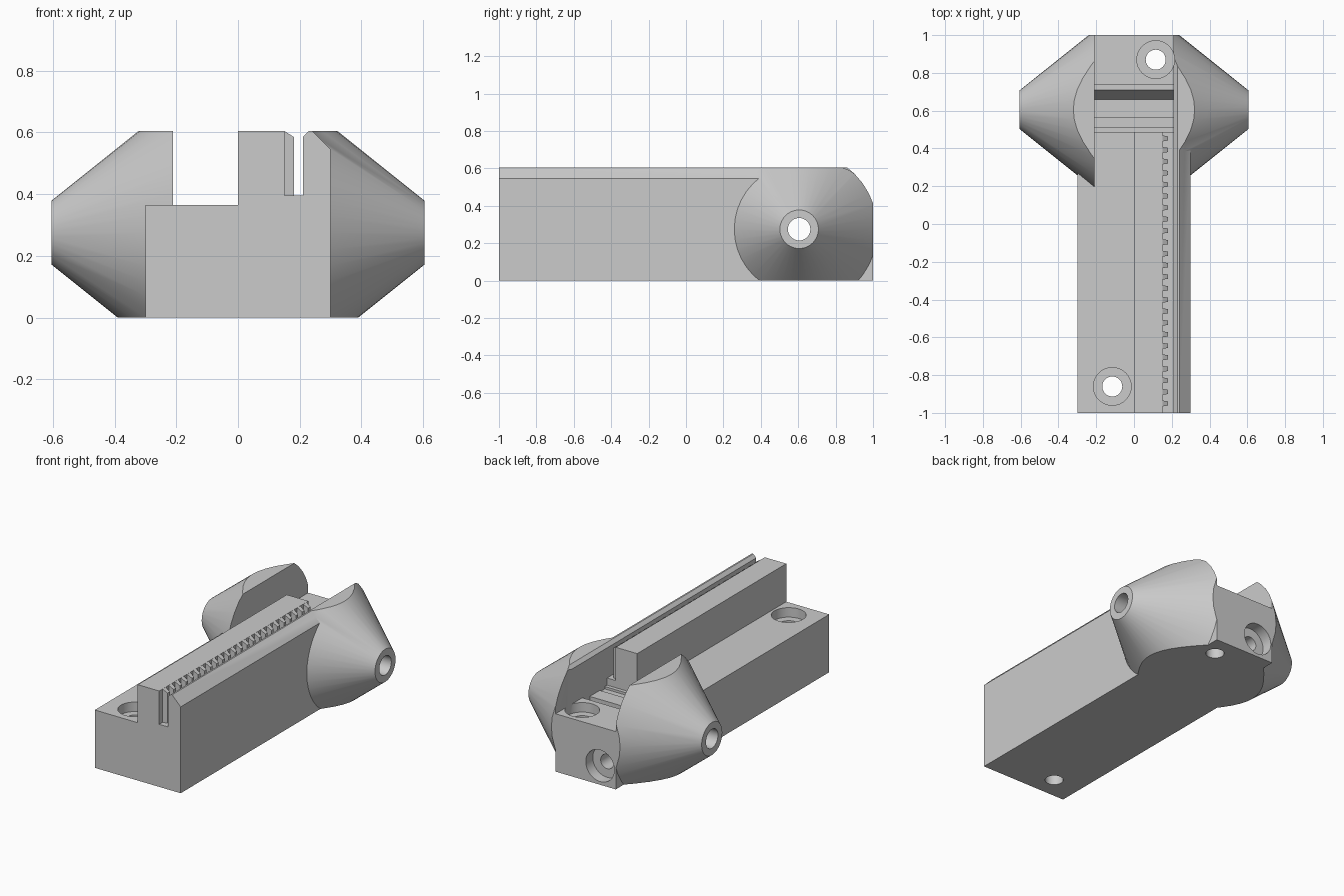
import bpy, math
from mathutils import Matrix

if "Cube" in bpy.data.objects:
    bpy.data.objects.remove(bpy.data.objects["Cube"], do_unlink=True)

grey = bpy.data.materials.new("plain_grey")
grey.use_nodes = True
COLOR = (0.6, 0.6, 0.6, 1)
grey.diffuse_color = COLOR
grey.node_tree.nodes["Principled BSDF"].inputs["Base Color"].default_value = COLOR


def prism(name, pts, lo, hi, axis="Y"):
    """Extrude a closed profile: (x, z) along Y, (y, z) along X or (x, y) along Z."""
    place = {"Y": lambda a, b, t: (a, t, b),
             "X": lambda a, b, t: (t, a, b),
             "Z": lambda a, b, t: (a, b, t)}[axis]
    n = len(pts)
    verts = [place(a, b, t) for t in (lo, hi) for a, b in pts]
    faces = [list(range(n)), list(range(n, 2 * n))]
    faces += [[i, (i + 1) % n, n + (i + 1) % n, n + i] for i in range(n)]
    mesh = bpy.data.meshes.new(name)
    mesh.from_pydata(verts, [], faces)
    mesh.materials.append(grey)
    ob = bpy.data.objects.new(name, mesh)
    bpy.context.collection.objects.link(ob)
    bpy.context.view_layer.objects.active = ob
    bpy.ops.object.mode_set(mode="EDIT")
    bpy.ops.mesh.select_all(action="SELECT")
    bpy.ops.mesh.normals_make_consistent(inside=False)
    bpy.ops.object.mode_set(mode="OBJECT")
    return ob


def box(name, x0, x1, y0, y1, z0, z1):
    return prism(name, [(x0, z0), (x1, z0), (x1, z1), (x0, z1)], y0, y1)


def cylinder(name, a, b, r, lo, hi, axis, n=32):
    ring = [(a + r * math.cos(math.tau * i / n), b + r * math.sin(math.tau * i / n))
            for i in range(n)]
    return prism(name, ring, lo, hi, axis)


def combine(target, tool, op):
    """Apply a boolean and remove the tool object."""
    mod = target.modifiers.new(op, "BOOLEAN")
    mod.operation, mod.solver, mod.object = op, "EXACT", tool
    tool.hide_render = True
    bpy.context.view_layer.objects.active = target
    bpy.ops.object.modifier_apply(modifier=mod.name)
    bpy.data.objects.remove(tool, do_unlink=True)


def cut(tool):
    combine(body, tool, "DIFFERENCE")


# Long body with a low ledge on one side and a bevelled wall on the other
body = prism("rail_body", [(-.3, -.1), (.3, -.1), (.3, .545), (.145, .7),
                           (-.2, .7), (-.2, .365), (-.3, .365)], -1.1, .605)
combine(body, box("rear_block", -.21, .21, .5, 1.15, -.1, .365), "UNION")

# Conical side bosses, each starting inside the body
AXIS_Y, AXIS_Z = .605, .275
for side in (-1, 1):
    bpy.ops.mesh.primitive_cone_add(vertices=40, radius1=.507, radius2=.103, depth=.505)
    cone = bpy.context.object
    cone.name = "side_boss"
    cone.data.materials.append(grey)
    cone.data.transform(Matrix.Rotation(side * math.pi / 2, 4, "Y"))
    cone.data.transform(Matrix.Translation((side * .3525, AXIS_Y, AXIS_Z)))
    cone.data.update()
    combine(body, cone, "UNION")

# Trim flat with four oversized blocks
cut(box("trim_bottom", -1, 1, -1.5, 1.5, -.6, 0))
cut(box("trim_top", -1, 1, -1.5, 1.5, .605, 1.2))
cut(box("trim_front", -1, 1, -1.5, -1, -.7, 1.3))
cut(box("trim_back", -1, 1, 1, 1.5, -.7, 1.3))

# Open ledge, rear pocket and the rack slot with its lead-in bevel
cut(box("ledge_cut", -.21, 0, -1.2, 1.2, .365, .8))
cut(box("rear_cut", -.21, .21, .487, 1.2, .365, .8))
cut(prism("slot_cut", [(.15, .395), (.21, .395), (.21, .585), (.26, .635),
                       (.26, .8), (.15, .8)], -1.2, 1.2))
cut(prism("pocket_cut", [(.487, .5), (.487, .35), (.51, .35), (.51, .335), (.56, .335),
                         (.56, .345), (.66, .345), (.66, .22), (.71, .345),
                         (.735, .345), (.735, .5)], -.21, .21, "X"))

# Cross bore, vertical screw holes and the rear screw recess
cut(cylinder("cross_bore", AXIS_Y, AXIS_Z, .06, -.8, .8, "X"))
for x, y in ((-.115, -.86), (.115, .87)):
    cut(cylinder("screw_hole", x, y, .053, -.2, .8, "Z"))
    cut(cylinder("screw_recess", x, y, .1, .305, .8, "Z"))
cut(cylinder("rear_hole", -.1, .12, .045, .72, 1.2, "Y"))
cut(cylinder("rear_recess", -.1, .12, .1, .93, 1.2, "Y"))

bpy.ops.object.select_all(action="DESELECT")
body.select_set(True)
bpy.context.view_layer.objects.active = body
bpy.ops.object.shade_smooth_by_angle(angle=math.radians(25))

# Rack teeth along the slot
PITCH, COUNT = .061, 24
teeth = prism("rack_tooth", [(.149, -.016), (.181, -.011), (.181, .011), (.149, .016)],
              .394, .605, "Z")
for v in teeth.data.vertices:
    if v.co.z > .5 and v.co.x > .17:
        v.co.z = .585
teeth.location.y = -.95
mod = teeth.modifiers.new("repeat", "ARRAY")
mod.count = COUNT
mod.use_relative_offset = False
mod.use_constant_offset = True
mod.constant_offset_displace = (0, PITCH, 0)
